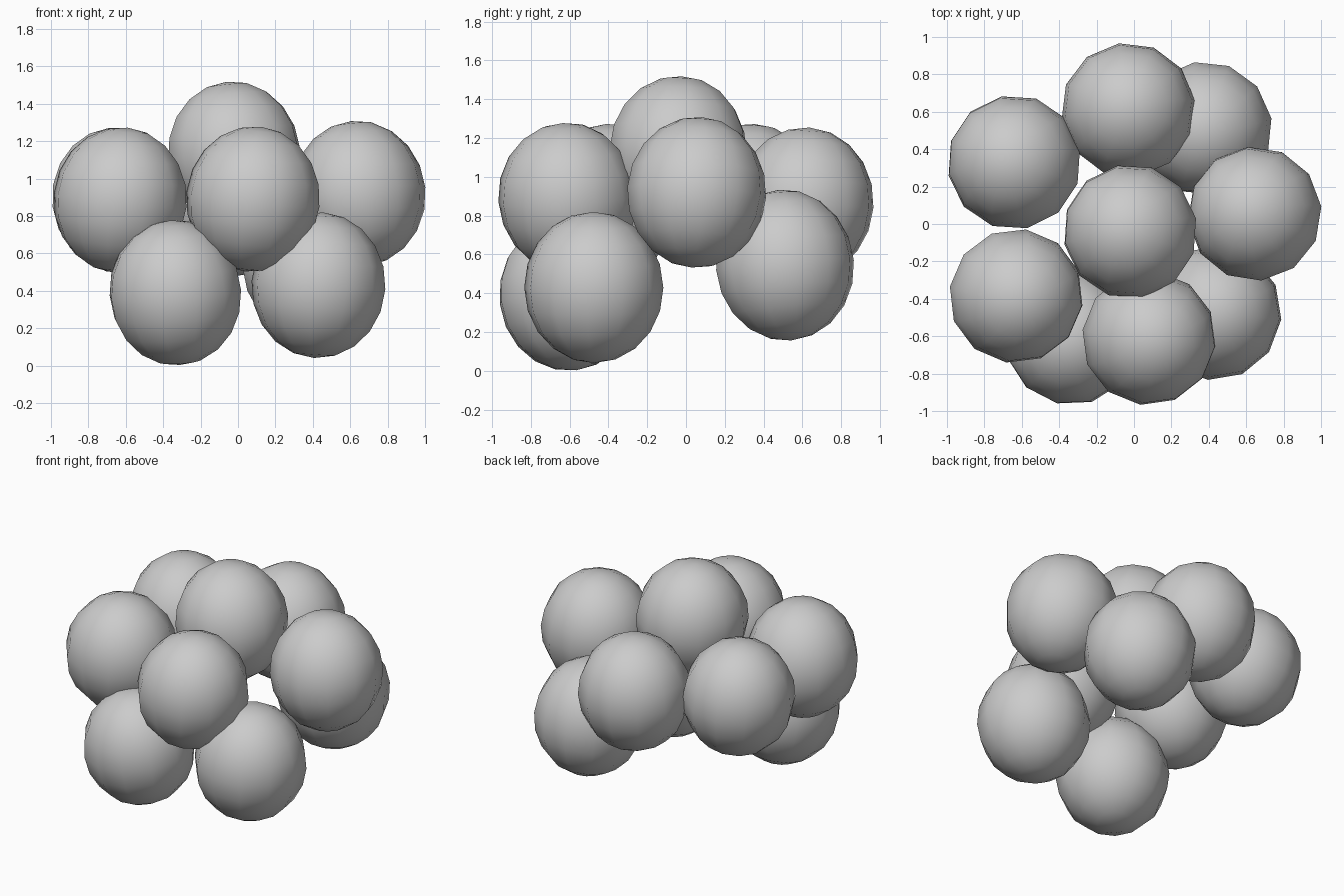
import bpy
import random

if "Cube" in bpy.data.objects:
    bpy.data.objects.remove(bpy.data.objects["Cube"])

random.seed(4)

# Centres of the berries in the cluster
centres = [
    (-0.02, -0.04, 1.13),   # crown
    (-0.64, 0.33, 0.885),   # upper ring
    (-0.63, -0.385, 0.885),
    (-0.03, 0.61, 0.865),
    (0.645, 0.055, 0.92),
    (0.08, -0.61, 0.89),
    (0.38, 0.51, 0.545),    # lower ring
    (0.43, -0.475, 0.43),
    (-0.335, -0.61, 0.39),
]

RADIUS, HALF_HEIGHT = 0.36, 0.39


def berry(index, centre):
    # Slightly tall, faceted ball with a small random lean and spin
    lean = [random.uniform(-0.12, 0.12) for _ in range(2)]
    bpy.ops.mesh.primitive_uv_sphere_add(
        segments=12, ring_count=10, radius=1, location=centre,
        rotation=(lean[0], lean[1], random.uniform(0, 0.5)))
    ob = bpy.context.object
    ob.name = f"berry_{index}"
    ob.scale = (RADIUS, RADIUS, HALF_HEIGHT)
    bpy.ops.object.shade_smooth()


for i, c in enumerate(centres, 1):
    berry(i, c)
